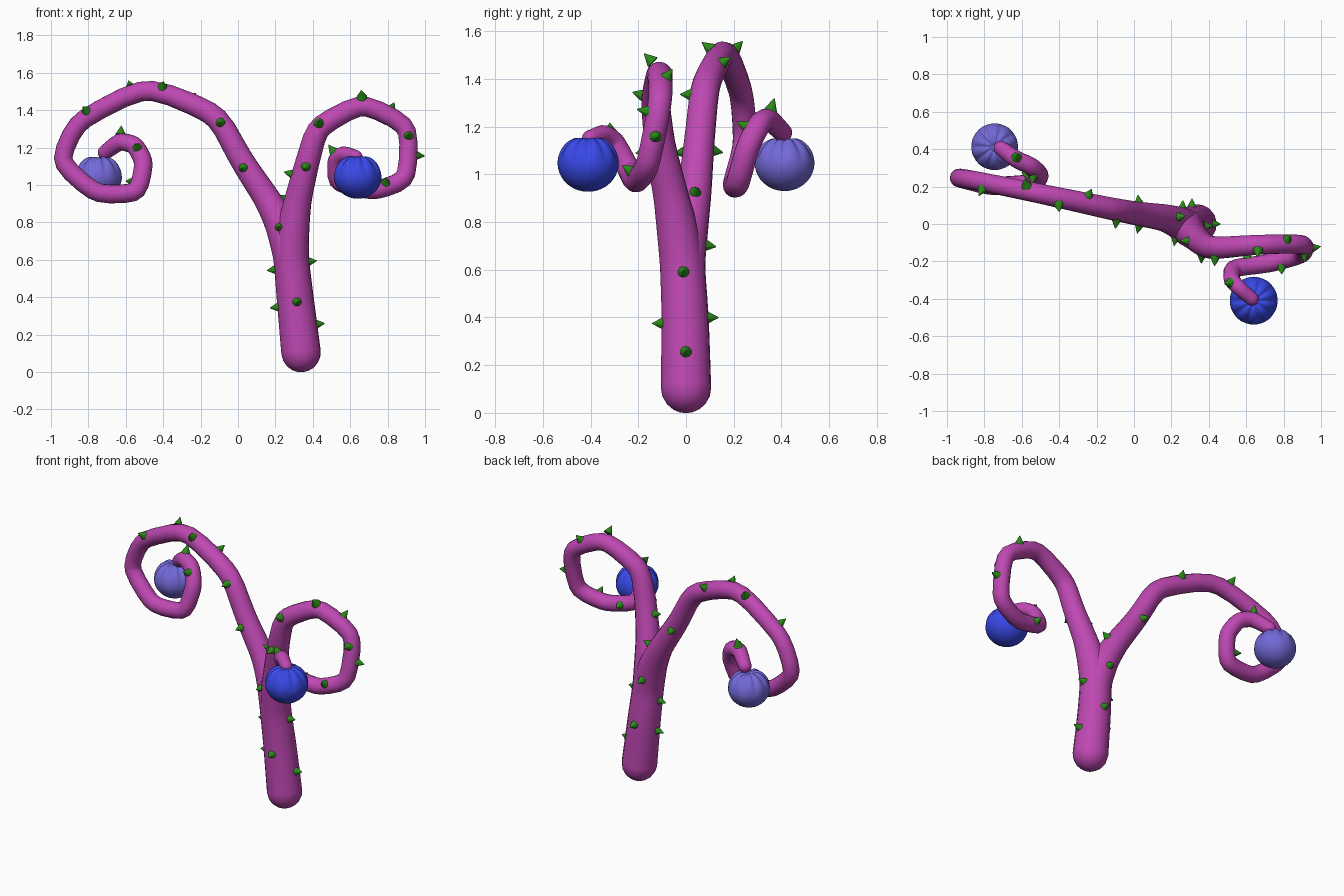
import bpy, bmesh, math
from mathutils import Vector

if "Cube" in bpy.data.objects:
    bpy.data.objects.remove(bpy.data.objects["Cube"])


def material(name, color):
    m = bpy.data.materials.new(name)
    m.diffuse_color = (*color, 1)
    m.use_nodes = True
    m.node_tree.nodes["Principled BSDF"].inputs["Base Color"].default_value = m.diffuse_color
    return m


PINK = material("magenta", (0.52, 0.065, 0.45))
GREEN = material("green", (0.025, 0.26, 0.01))
BLUE = material("blue", (0.04, 0.065, 0.8))
VIOLET = material("violet", (0.17, 0.14, 0.68))

# stem paths: x, y, z, radius
TRUNK = [(.337, 0, .105, .106), (.305, -.003, .4, .099), (.283, -.015, .62, .094)]
LEFT = TRUNK + [
    (.23, .01, .79, .085), (.16, .035, .92, .072), (.02, .055, 1.13, .064), (-.115, .08, 1.38, .06),
    (-.49, .16, 1.53, .053), (-.86, .235, 1.34, .05), (-.955, .25, 1.125, .05),
    (-.76, .2, .95, .05), (-.535, .215, .955, .05), (-.5, .26, 1.12, .05),
    (-.55, .31, 1.215, .048), (-.63, .345, 1.235, .046), (-.71, .405, 1.175, .04)]
RIGHT = TRUNK + [
    (.298, -.04, .79, .085), (.32, -.065, .92, .073), (.37, -.11, 1.12, .065), (.425, -.13, 1.31, .06),
    (.665, -.11, 1.44, .053), (.915, -.105, 1.315, .05), (.905, -.16, 1.03, .05),
    (.73, -.21, .965, .05), (.525, -.235, 1.01, .048), (.52, -.3, 1.14, .043),
    (.565, -.345, 1.17, .04), (.63, -.4, 1.15, .036)]


def soften(points, cut):
    """Cut the corners of a path."""
    out = [points[0]]
    for a, b in zip(points, points[1:]):
        out += [a.lerp(b, cut), a.lerp(b, 1 - cut)]
    return out + [points[-1]]


def cap(p, q):
    """Round end at p, facing away from q, from the outside in."""
    d = (p.xyz - q.xyz).normalized()
    return [Vector((*(p.xyz + d * p.w * math.sin(a)), p.w * max(math.cos(a), .01)))
            for a in [math.radians(k) for k in (90, 75, 58, 40, 20)]]


def stem(name, path):
    pts = soften(soften([Vector(p) for p in path], .17), .25)
    pts = cap(pts[0], pts[1]) + pts + cap(pts[-1], pts[-2])[::-1]
    cu = bpy.data.curves.new(name, 'CURVE')
    cu.dimensions = '3D'
    cu.bevel_depth = 1
    cu.bevel_resolution = 6
    sp = cu.splines.new('POLY')
    sp.points.add(len(pts) - 1)
    for s, p in zip(sp.points, pts):
        s.co = (*p.xyz, 1)
        s.radius = p.w
    sp.use_smooth = True
    ob = bpy.data.objects.new(name, cu)
    bpy.context.collection.objects.link(ob)
    bpy.ops.object.select_all(action='DESELECT')
    ob.select_set(True)
    bpy.context.view_layer.objects.active = ob
    bpy.ops.object.convert(target='MESH')
    ob = bpy.context.object
    ob.data.materials.clear()
    ob.data.materials.append(PINK)


stem("trunk_and_left_branch", LEFT)
stem("trunk_and_right_branch", RIGHT)


# thorns: approximate tips; each grows outward from the nearest stem point
THORNS_LEFT = [
    (.46, 0, .26), (.32, -.15, .375), (.19, -.01, .345), (.31, .13, .4), (.42, -.01, .595),
    (.17, -.01, .545), (.21, -.14, .78), (.26, .1, .7), (.25, .04, .93),
    (.02, -.04, 1.09), (.02, .16, 1.09), (-.1, -.03, 1.335), (-.22, .2, 1.5),
    (-.4, .07, 1.55), (-.59, .25, 1.57), (-.83, .15, 1.42), (-.59, .27, 1.02),
    (-.625, .365, 1.3), (-.545, .21, 1.22)]
THORNS_RIGHT = [
    (.265, -.09, 1.065), (.36, -.2, 1.09), (.43, -.23, 1.345), (.66, -.17, 1.5),
    (.84, -.05, 1.45), (.91, -.22, 1.275), (1, -.12, 1.155), (.79, -.27, 1.04),
    (.6, -.14, 1.0), (.48, -.32, 1.22)]


def nearest(tip, path):
    best = None
    for a, b in zip(path, path[1:]):
        a, b = Vector(a), Vector(b)
        ab = b.xyz - a.xyz
        t = min(1, max(0, (tip - a.xyz).dot(ab) / ab.length_squared))
        c = a.lerp(b, t)
        gap = (tip - c.xyz).length - c.w
        if best is None or gap < best[0]:
            best = (gap, c)
    return best[1]


def thorns(name, tips, path):
    bm = bmesh.new()
    for tip in tips:
        tip = Vector(tip)
        c = nearest(tip, path)
        d = (tip - c.xyz).normalized()
        mat = d.to_track_quat('Z', 'Y').to_matrix().to_4x4()
        mat.translation = c.xyz + d * (c.w + .014)
        bmesh.ops.create_cone(bm, cap_ends=True, segments=10, radius1=.029, radius2=.002,
                              depth=.052, matrix=mat)
    me = bpy.data.meshes.new(name)
    bm.to_mesh(me)
    bm.free()
    me.materials.append(GREEN)
    bpy.context.collection.objects.link(bpy.data.objects.new(name, me))


thorns("left_thorns", THORNS_LEFT, LEFT)
thorns("right_thorns", THORNS_RIGHT, RIGHT)


# hanging fruit: round body with grooves gathered at the top
def fruit(name, center, radius, mat):
    bm = bmesh.new()
    bmesh.ops.create_uvsphere(bm, u_segments=60, v_segments=30, radius=1)
    for v in bm.verts:
        a = math.atan2(v.co.y, v.co.x)
        ring = math.hypot(v.co.x, v.co.y)
        top = max(0, min(1, (v.co.z + .1) / .7))
        groove = top * (.5 + .5 * math.cos(10 * a)) ** 3
        v.co *= 1 - .09 * groove * min(1, ring * 2)
        if v.co.z > 0:
            v.co.z -= .16 * math.exp(-(ring / .35) ** 2)
        v.co.z *= .94
    for f in bm.faces:
        f.smooth = True
    me = bpy.data.meshes.new(name)
    bm.to_mesh(me)
    bm.free()
    me.materials.append(mat)
    ob = bpy.data.objects.new(name, me)
    ob.location = center
    ob.scale = (radius,) * 3
    bpy.context.collection.objects.link(ob)


fruit("right_fruit", (.64, -.41, 1.047), .128, BLUE)
fruit("left_fruit", (-.745, .413, 1.047), .125, VIOLET)
